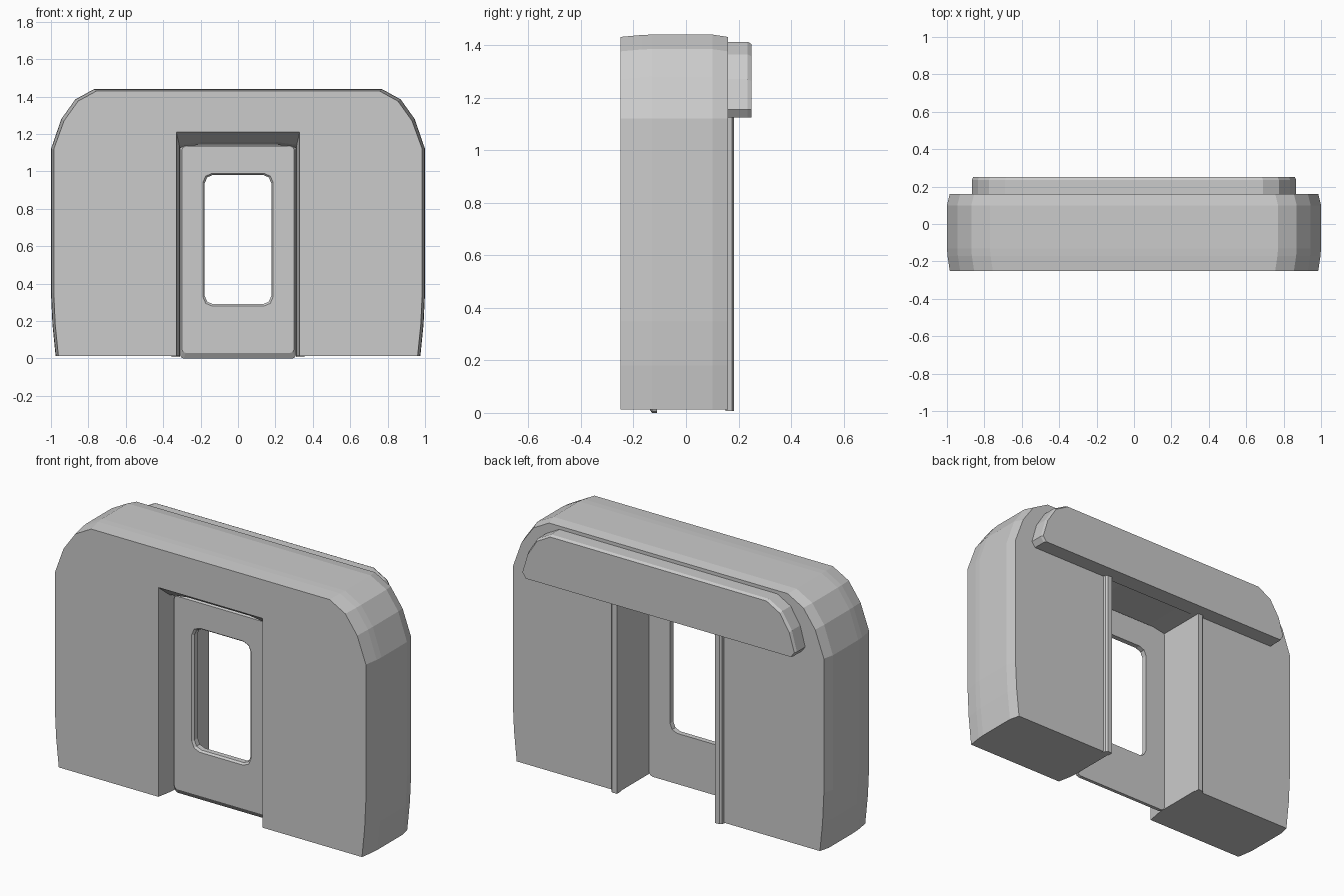
import bpy, bmesh

if "Cube" in bpy.data.objects:
    bpy.data.objects.remove(bpy.data.objects["Cube"])


def loft(name, rings, caps=True):
    """Skin equal-length rings of 3D points; cap the ends or close into a loop."""
    bm = bmesh.new()
    rows = [[bm.verts.new(p) for p in r] for r in rings]
    pairs = list(zip(rows, rows[1:])) + ([] if caps else [(rows[-1], rows[0])])
    for a, b in pairs:
        for i in range(len(a)):
            j = (i + 1) % len(a)
            bm.faces.new((a[i], a[j], b[j], b[i]))
    if caps:
        bm.faces.new(rows[0])
        bm.faces.new(rows[-1])
    bmesh.ops.recalc_face_normals(bm, faces=bm.faces)
    mesh = bpy.data.meshes.new(name)
    bm.to_mesh(mesh)
    bm.free()
    ob = bpy.data.objects.new(name, mesh)
    bpy.context.collection.objects.link(ob)
    return ob


def mirrored(half, y):
    """Closed symmetric ring at depth y from the points of its right half."""
    pts = half + [(-x, z) for x, z in reversed(half)]
    return [(x, y, z) for x, z in pts]


def frame_ring(w, z0, z1, r, y):
    """Rectangle with rounded corners at depth y."""
    k = r * 0.3
    right = [(w - r, z0), (w - k, z0 + k), (w, z0 + r),
             (w, z1 - r), (w - k, z1 - k), (w - r, z1)]
    return mirrored(right, y)


# Arched surround: slightly domed depth, flared front opening
outer = [(0.975, 0.012), (0.992, 0.18), (1.0, 0.35), (1.0, 1.12),
         (0.945, 1.28), (0.87, 1.385), (0.77, 1.44)]
rings = []
for y, s, t in [(-0.25, 0.015, 0), (-0.17, 0.003, 0.8), (-0.13, 0, 1),
                (0.10, 0, 1), (0.16, 0.015, 1)]:
    w = 0.33 - 0.02 * t
    opening = [(0.20, 1.21 - 0.065 * t), (w, 1.21 - 0.085 * t), (w, 0.012)]
    edge = [(x - s, z - (s * 0.6 if z > 1.2 else 0)) for x, z in outer]
    rings.append(mirrored(opening + edge, y))
loft("arched_surround", rings)

# Door leaf with a rounded window
loft("door", [
    frame_ring(0.31, 0.0, 1.14, 0.02, -0.11),
    frame_ring(0.31, 0.0, 1.14, 0.02, -0.13),
    frame_ring(0.30, 0.03, 1.135, 0.02, -0.15),
    frame_ring(0.188, 0.28, 0.99, 0.05, -0.15),
    frame_ring(0.178, 0.29, 0.982, 0.045, -0.14),
    frame_ring(0.178, 0.29, 0.982, 0.045, -0.11)], caps=False)

# Raised trim strips beside the rear opening
for side, label in ((1, "right"), (-1, "left")):
    plan = [(0.31, 0.15), (0.355, 0.15), (0.35, 0.175), (0.34, 0.182), (0.31, 0.182)]
    loft("rear_trim_" + label,
         [[(side * x, y, z) for x, y in plan] for z in (0.008, 1.13)])

# Rear canopy block above the opening
canopy = [(0.845, 1.125), (0.867, 1.155), (0.835, 1.27), (0.775, 1.365), (0.69, 1.412)]
loft("rear_canopy", [
    mirrored(canopy, 0.15),
    mirrored(canopy, 0.235),
    mirrored([(x - 0.006, z - (0.008 if z > 1.2 else 0)) for x, z in canopy], 0.25)])
